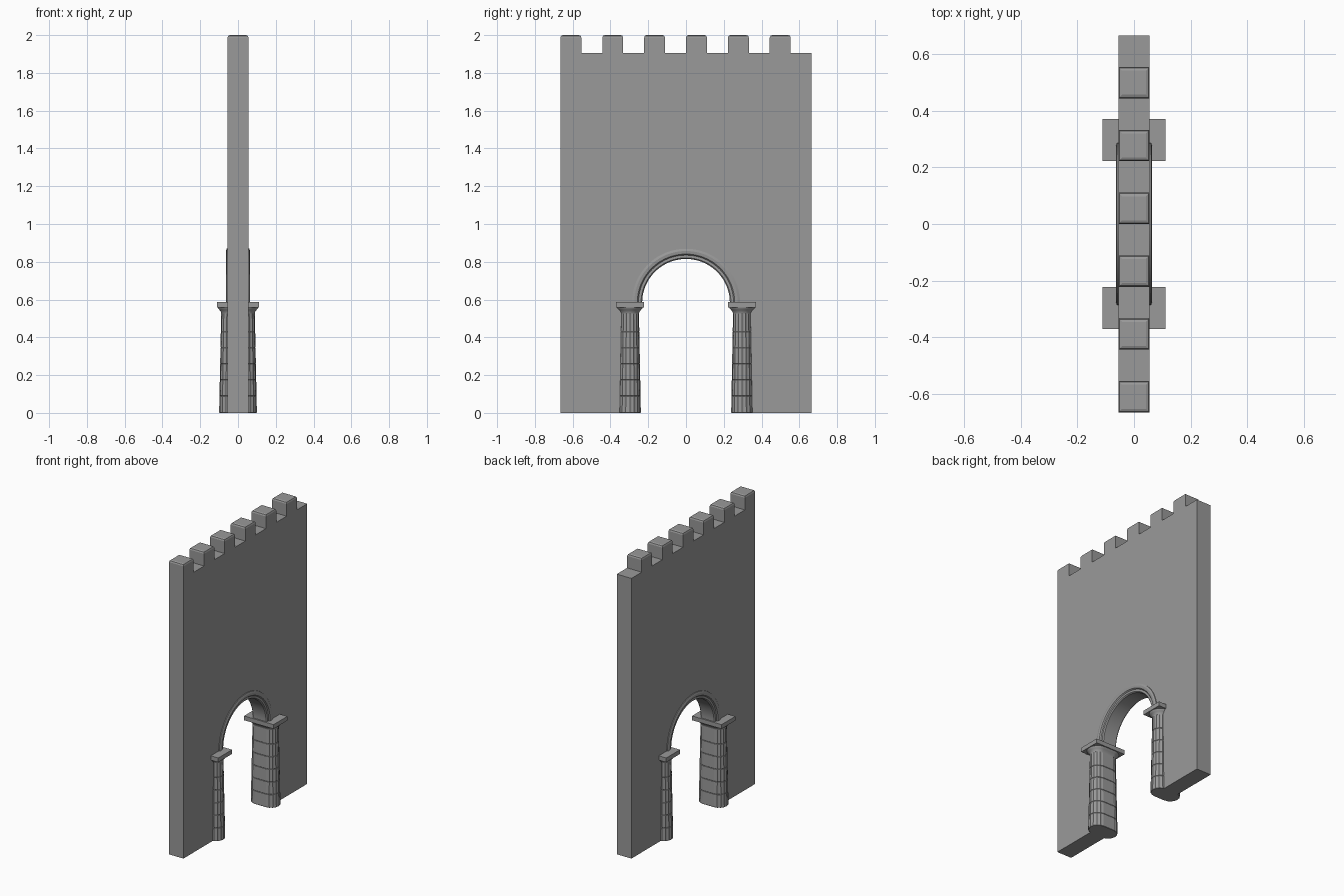
import bpy
import bmesh
from math import pi, cos, sin

if "Cube" in bpy.data.objects:
    bpy.data.objects.remove(bpy.data.objects["Cube"], do_unlink=True)

stone = bpy.data.materials.new("grey stone")
stone.use_nodes = True
colour = (0.32, 0.32, 0.32, 1)
stone.diffuse_color = colour
stone.node_tree.nodes["Principled BSDF"].inputs["Base Color"].default_value = colour

HALF_X, HALF_Y, TOP, WALK = 0.055, 0.665, 2.0, 1.905
SPRING, COLUMN_Y = 0.583, 0.297


def finish(bm, name, smooth=None):
    bmesh.ops.recalc_face_normals(bm, faces=bm.faces)
    mesh = bpy.data.meshes.new(name)
    bm.to_mesh(mesh)
    bm.free()
    mesh.materials.append(stone)
    ob = bpy.data.objects.new(name, mesh)
    bpy.context.collection.objects.link(ob)
    if smooth:
        bpy.ops.object.select_all(action='DESELECT')
        ob.select_set(True)
        bpy.context.view_layer.objects.active = ob
        bpy.ops.object.shade_smooth_by_angle(angle=smooth)
    return ob


def loft(bm, rings, closed=False):
    """Bridge successive rings of points; cap the ends or join them up."""
    rows = [[bm.verts.new(p) for p in ring] for ring in rings]
    for a, b in zip(rows, rows[1:] + (rows[:1] if closed else [])):
        for i in range(len(a)):
            j = (i + 1) % len(a)
            bm.faces.new((a[i], a[j], b[j], b[i]))
    if not closed:
        bm.faces.new(rows[0])
        bm.faces.new(rows[-1])


# Wall with crenellated top and arched gateway
def build_wall():
    cut, steps, pitch = 0.258, 32, HALF_Y / 3
    pts = [(-HALF_Y, 0)]
    for i in range(6):
        y = -HALF_Y + i * pitch
        if i:
            pts.append((y, WALK))
        pts += [(y, TOP), (y + pitch / 2, TOP), (y + pitch / 2, WALK)]
    pts += [(HALF_Y, WALK), (HALF_Y, 0), (cut, 0)]
    pts += [(cut * cos(pi * i / steps), SPRING + cut * sin(pi * i / steps))
            for i in range(steps + 1)]
    pts.append((-cut, 0))
    bm = bmesh.new()
    loft(bm, [[(x, y, z) for y, z in pts] for x in (-HALF_X, HALF_X)])
    # Merlon tops: the faces across the thickness, with rounded edges
    rims = [e for e in bm.edges if all(v.co.z > TOP - 0.001 for v in e.verts)]
    bmesh.ops.bevel(bm, geom=rims, offset=0.013, segments=2, profile=0.5,
                    affect='EDGES')
    finish(bm, "wall")


# Moulded arch ring, its profile swept over the half circle
def build_arch():
    half = [(0.232, 0.048), (0.238, 0.055), (0.252, 0.055), (0.258, 0.062),
            (0.274, 0.064), (0.286, 0.060), (0.286, 0.050)]
    profile = half + [(r, -x) for r, x in reversed(half)]
    steps = 40
    bm = bmesh.new()
    loft(bm, [[(x, r * cos(pi * i / steps), SPRING + r * sin(pi * i / steps))
               for r, x in profile] for i in range(steps + 1)])
    finish(bm, "arch_moulding", 0.4)


# Elongated round-ended outline, optionally fluted
def outline(half_x, half_y, z, cy, flute=0.0, per_end=16):
    ring = []
    for end in (0, 1):
        for i in range(per_end + 1):
            a = end * pi + pi * i / per_end
            r = half_y - (flute if i % 2 else 0)
            shift = (half_x - half_y) * (1 if end == 0 else -1)
            ring.append((shift + r * sin(a), cy - r * cos(a), z))
    return ring


def build_column(side, cy):
    # Tapered shaft of stacked drums with fine joints
    joints = (0, 0.09, 0.175, 0.26, 0.345, 0.43, 0.532)
    bm = bmesh.new()
    rings = []

    def add(z, inset):
        t = z / joints[-1]
        rings.append(outline(0.1 - 0.011 * t - inset,
                             0.058 - 0.01 * t - inset, z, cy, 0.0025))
    for low, high in zip(joints, joints[1:]):
        add(low, 0.002)
        add(low + 0.002, 0)
        add(high - 0.002, 0)
    add(joints[-1], 0.002)
    loft(bm, rings)
    finish(bm, side + "_column_shaft")

    # Flared capital
    bm = bmesh.new()
    flare = ((0.526, 0), (0.534, 0.002), (0.545, 0.010), (0.553, 0.018), (0.560, 0.020))
    loft(bm, [outline(0.088 + g, 0.048 + g, z, cy) for z, g in flare])
    finish(bm, side + "_column_capital", 0.6)

    # Square slab on top
    bm = bmesh.new()
    bmesh.ops.create_cube(bm, size=1)
    bmesh.ops.scale(bm, vec=(0.222, 0.148, 0.029), verts=bm.verts)
    bmesh.ops.translate(bm, vec=(0, cy, 0.572), verts=bm.verts)
    finish(bm, side + "_column_slab")


build_wall()
build_arch()
build_column("front", -COLUMN_Y)
build_column("back", COLUMN_Y)
